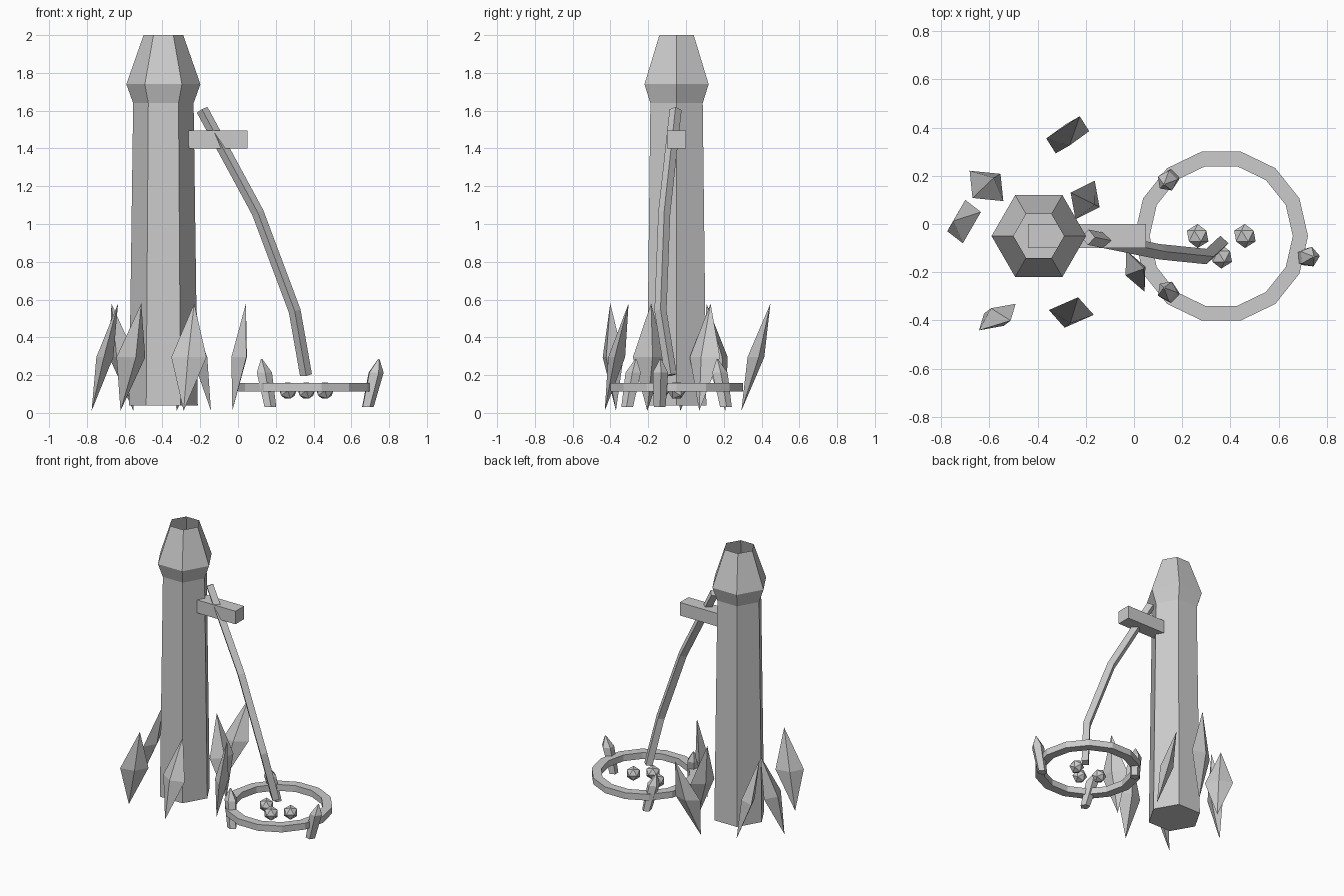
import bpy
import math
from mathutils import Vector

cube = bpy.data.objects.get("Cube")
if cube:
    bpy.data.objects.remove(cube, do_unlink=True)

SHADE = (0.6, 0.6, 0.6, 1.0)
grey = bpy.data.materials.new("plain_grey")
grey.use_nodes = True
grey.diffuse_color = SHADE
grey.node_tree.nodes["Principled BSDF"].inputs["Base Color"].default_value = SHADE


def add_mesh(name, verts, faces):
    mesh = bpy.data.meshes.new(name)
    mesh.from_pydata([tuple(v) for v in verts], [], faces)
    mesh.materials.append(grey)
    obj = bpy.data.objects.new(name, mesh)
    bpy.context.collection.objects.link(obj)
    return obj


def loft(name, rings, cap_start=True, cap_end=True, closed=False):
    """Skin a list of equal rings; closed joins the last ring to the first."""
    n = len(rings[0])
    count = len(rings)
    faces = []
    for r in range(count if closed else count - 1):
        a, b = r * n, (r + 1) % count * n
        for i in range(n):
            j = (i + 1) % n
            faces.append((a + i, a + j, b + j, b + i))
    if not closed and cap_start:
        faces.append(tuple(reversed(range(n))))
    if not closed and cap_end:
        faces.append(tuple(range((count - 1) * n, count * n)))
    return add_mesh(name, [v for ring in rings for v in ring], faces)


def polygon(center, radius, sides, turn=0.0):
    return [Vector(center) + Vector((math.cos(a), math.sin(a), 0)) * radius
            for a in (turn + math.tau * i / sides for i in range(sides))]


# Hexagonal tower, open at the top
profile = [(0.04, 0.182), (1.64, 0.16), (1.74, 0.196), (2.0, 0.105)]
loft("tower", [polygon((-0.395, -0.05, z), r, 6) for z, r in profile], cap_end=False)

# Beam sticking out of the tower
beam = [[(x, y, z) for y, z in ((-0.1, 1.4), (0, 1.4), (0, 1.495), (-0.1, 1.495))]
        for x in (-0.44, 0.05)]
loft("beam", beam)

# Bent hose hanging from the beam, with a diamond cross-section
path = [Vector(p) for p in ((-0.19, -0.055, 1.605), (0.105, -0.115, 1.06),
                            (0.3, -0.135, 0.54), (0.36, -0.08, 0.2))]
hose = []
for i, p in enumerate(path):
    along = (path[min(i + 1, 3)] - path[max(i - 1, 0)]).normalized()
    side = Vector((0, 1, 0)).cross(along).normalized()
    front = along.cross(side)
    hose.append([p + d * 0.032 for d in (side, front, -side, -front)])
loft("hose", hose)

# Flat ring on the ground side, fourteen sides
ring = []
for a in (math.tau * i / 14 for i in range(14)):
    c, s = math.cos(a), math.sin(a)
    ring.append([(0.362 + r * c, -0.05 + r * s, z)
                 for r, z in ((0.36, 0.112), (0.36, 0.158), (0.297, 0.158), (0.297, 0.112))])
loft("ring", ring, closed=True)

# Three balls inside the ring
for i, (x, y) in enumerate(((0.264, -0.05), (0.46, -0.05), (0.362, -0.135))):
    bpy.ops.mesh.primitive_ico_sphere_add(subdivisions=1, radius=0.05, location=(x, y, 0.118),
                                          rotation=(math.pi / 2, 0, 0))
    ball = bpy.context.object
    ball.name = f"ball_{i + 1}"
    ball.data.materials.append(grey)

# Leaning posts with pointed tops, clamped on the ring: foot and tip positions
posts = [((0.17, 0.21), (0.125, 0.165)),
         ((0.17, -0.31), (0.125, -0.265)),
         ((0.685, -0.14), (0.745, -0.135))]
for i, (foot, tip) in enumerate(posts):
    foot, tip = Vector((*foot, 0.03)), Vector((*tip, 0.285))
    lean = tip - foot
    turn = math.atan2(lean.y, lean.x)
    loft(f"post_{i + 1}", [polygon(foot + lean * t, r, 5, turn)
                           for t, r in ((0, 0.033), (0.72, 0.043), (1, 0.004))])

# Shards around the tower: centre, half width vector, lean of the upper tip
shards = [((-0.275, 0.37), (0.089, 0.015), (0.05, 0.077)),
          ((-0.612, 0.158), (-0.07, 0.063), (-0.058, -0.05)),
          ((-0.705, 0.01), (0.005, 0.09), (0.07, 0.04)),
          ((-0.567, -0.386), (0.076, 0.055), (0.055, -0.015)),
          ((-0.26, -0.367), (0.093, -0.01), (0.028, 0.063)),
          ((0.006, -0.195), (0.038, -0.086), (0.036, 0.01)),
          ((-0.203, 0.1), (0.04, 0.08), (-0.06, 0.03))]
for i, (center, wide, lean) in enumerate(shards):
    mid = Vector((*center, 0.295))
    wide = Vector((*wide, 0))
    thin = Vector((-wide.y, wide.x, 0)).normalized() * 0.045
    axis = Vector((*lean, 0.284))
    waist = [mid + d for d in (wide, thin, -wide, -thin)]
    faces = [(k, (k + 1) % 4, 4) for k in range(4)] + [((k + 1) % 4, k, 5) for k in range(4)]
    add_mesh(f"shard_{i + 1}", waist + [mid + axis, mid - axis], faces)
